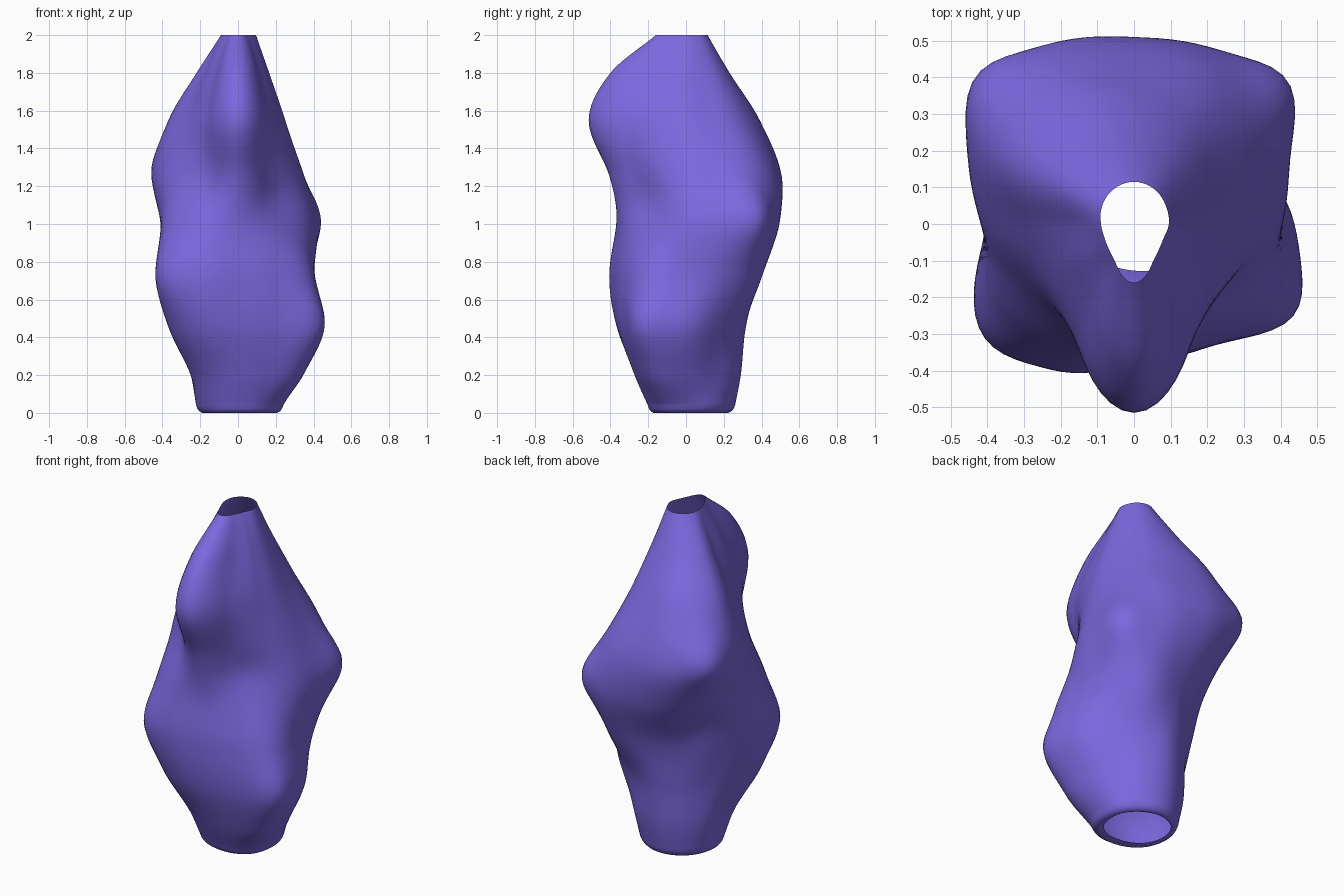
import bpy, bmesh, math

if "Cube" in bpy.data.objects:
    bpy.data.objects.remove(bpy.data.objects["Cube"])

# Cross-sections: height -> radius every 30 degrees, starting at +x, counter-clockwise
SECTIONS = [
    (0.04, [.24, .25, .255, .26, .25, .235, .22, .21, .20, .20, .22, .24]),
    (0.20, [.33, .29, .29, .29, .275, .265, .25, .27, .27, .27, .30, .37]),
    (0.45, [.435, .355, .325, .315, .29, .285, .335, .41, .40, .36, .38, .465]),
    (0.72, [.405, .425, .445, .375, .335, .345, .39, .48, .455, .385, .385, .435]),
    (1.00, [.40, .465, .52, .49, .475, .44, .41, .43, .405, .36, .335, .345]),
    (1.25, [.34, .395, .48, .50, .54, .505, .41, .345, .335, .405, .325, .315]),
    (1.55, [.25, .265, .325, .37, .43, .42, .30, .275, .335, .515, .335, .26]),
    (1.80, [.165, .17, .20, .225, .25, .25, .185, .185, .235, .40, .23, .175]),
    (2.00, [.095, .10, .11, .115, .11, .10, .09, .09, .11, .16, .11, .09]),
]
# Corner bulges and hollows: angle, height, amount, angular width, vertical width
LOBES = [
    (42, 1.03, .08, 14, .19),
    (137, 1.30, .065, 14, .15),
    (135, 0.86, -.025, 22, .14),
    (219, 0.72, .03, 14, .17),
    (331, 0.46, .035, 13, .16),
    (315, 1.14, -.03, 25, .13),
]
SEGMENTS, STEPS = 96, 10
HEIGHTS = [s[0] for s in SECTIONS]


def hermite(a, b, ta, tb, t):
    return ((2*t**3 - 3*t**2 + 1) * a + (t**3 - 2*t**2 + t) * ta
            + (3*t**2 - 2*t**3) * b + (t**3 - t**2) * tb)


def smooth_ring(radii):
    """Periodic smooth curve through the twelve radii."""
    out = []
    n = len(radii)
    for k in range(SEGMENTS):
        f = k * n / SEGMENTS
        i = int(f)
        p = [radii[(i + d) % n] for d in (-1, 0, 1, 2)]
        out.append(hermite(p[1], p[2], (p[2] - p[0]) / 2, (p[3] - p[1]) / 2, f - i))
    return out


def slope(rings, i, k):
    a, b = max(i - 1, 0), min(i + 1, len(rings) - 1)
    return (rings[b][k] - rings[a][k]) / (HEIGHTS[b] - HEIGHTS[a])


def lobe_offset(k, z):
    total = 0
    for angle, height, amount, wa, wz in LOBES:
        d = (360 * k / SEGMENTS - angle + 180) % 360 - 180
        total += amount * math.exp(-(d / wa)**2 - ((z - height) / wz)**2)
    return total


def add_ring(bm, radii, z, shift=0.0):
    ring = []
    for k, r in enumerate(radii):
        a = 2 * math.pi * k / SEGMENTS
        r += lobe_offset(k, z)
        ring.append(bm.verts.new((r * math.cos(a), r * math.sin(a) + shift, z)))
    return ring


bm = bmesh.new()
rings = [smooth_ring(s[1]) for s in SECTIONS]
loops = []

# Rolled-in foot around the bottom opening
for scale, z, shift in ((.76, .006, .025), (.81, .001, .01), (.86, 0, 0), (.93, .01, 0), (.97, .022, 0)):
    loops.append(add_ring(bm, [r * scale for r in rings[0]], z, shift))

# Bulging body, open at the top
for i in range(len(rings) - 1):
    dz = HEIGHTS[i + 1] - HEIGHTS[i]
    for s in range(STEPS):
        t = s / STEPS
        radii = [hermite(rings[i][k], rings[i + 1][k], slope(rings, i, k) * dz,
                         slope(rings, i + 1, k) * dz, t) for k in range(SEGMENTS)]
        loops.append(add_ring(bm, radii, HEIGHTS[i] + t * dz))
loops.append(add_ring(bm, rings[-1], HEIGHTS[-1]))

for lo, hi in zip(loops, loops[1:]):
    for k in range(SEGMENTS):
        n = (k + 1) % SEGMENTS
        bm.faces.new((lo[k], lo[n], hi[n], hi[k])).smooth = True

mesh = bpy.data.meshes.new("twisted_vase")
bm.to_mesh(mesh)
bm.free()

violet = bpy.data.materials.new("violet")
violet.diffuse_color = (0.2, 0.14, 0.74, 1)
violet.use_nodes = True
violet.node_tree.nodes["Principled BSDF"].inputs["Base Color"].default_value = violet.diffuse_color
mesh.materials.append(violet)
bpy.context.collection.objects.link(bpy.data.objects.new("twisted_vase", mesh))
